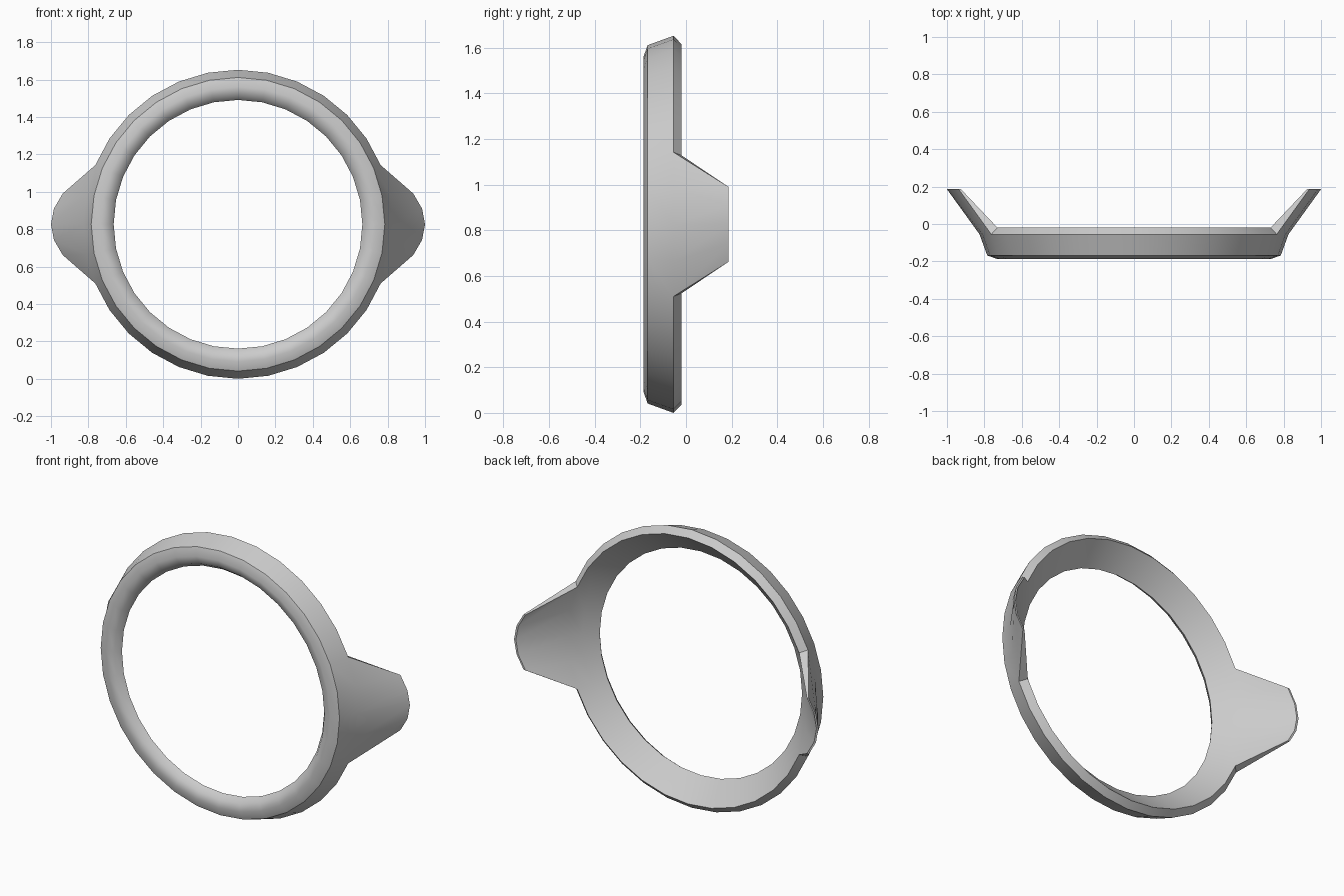
import bpy, bmesh
from math import radians, cos, sin, pi
from mathutils import Vector

cube = bpy.data.objects.get("Cube")
if cube:
    bpy.data.objects.remove(cube)

SEGMENTS = 32
CENTRE_Z = 0.826

grey = bpy.data.materials.new("plain grey")
grey.use_nodes = True
colour = (0.6, 0.6, 0.6, 1)
grey.diffuse_color = colour
grey.node_tree.nodes["Principled BSDF"].inputs["Base Color"].default_value = colour

# Ring cross-section as (radius, y): outer rim, rounded front, sloping back
profile = [(0.79, -0.02), (0.826, -0.055), (0.785, -0.168), (0.735, -0.186),
           (0.69, -0.174), (0.665, -0.14), (0.735, -0.075)]

bm = bmesh.new()
rings = []
for i in range(SEGMENTS):
    a = 2 * pi * i / SEGMENTS
    rings.append([bm.verts.new((r * cos(a), y, r * sin(a))) for r, y in profile])

rim_faces = []
for i in range(SEGMENTS):
    here, there = rings[i], rings[(i + 1) % SEGMENTS]
    for j in range(len(profile)):
        k = (j + 1) % len(profile)
        face = bm.faces.new((here[j], here[k], there[k], there[j]))
        if j == 0:
            rim_faces.append(face)

# Side tabs: four back-rim faces on each side drawn outwards and backwards
for side in (1, -1):
    chosen = [f for f in rim_faces
              if f.is_valid and side * f.calc_center_median().x > 0.74]
    out = bmesh.ops.extrude_face_region(bm, geom=chosen)
    for v in [g for g in out["geom"] if isinstance(g, bmesh.types.BMVert)]:
        inner = v.co.y > -0.04
        radius = Vector((v.co.x, v.co.z)).length
        s = 0.826 / radius
        v.co = (v.co.x * s + side * (0.162 if inner else 0.174),
                0.186, v.co.z * s * 0.52)
    bmesh.ops.delete(bm, geom=[f for f in chosen if f.is_valid], context="FACES")

bmesh.ops.recalc_face_normals(bm, faces=bm.faces)
mesh = bpy.data.meshes.new("ring_with_side_tabs")
bm.to_mesh(mesh)
bm.free()
mesh.materials.append(grey)

ring = bpy.data.objects.new("ring_with_side_tabs", mesh)
ring.location.z = CENTRE_Z
bpy.context.collection.objects.link(ring)
bpy.context.view_layer.objects.active = ring
ring.select_set(True)
bpy.ops.object.shade_smooth_by_angle(angle=radians(40))
